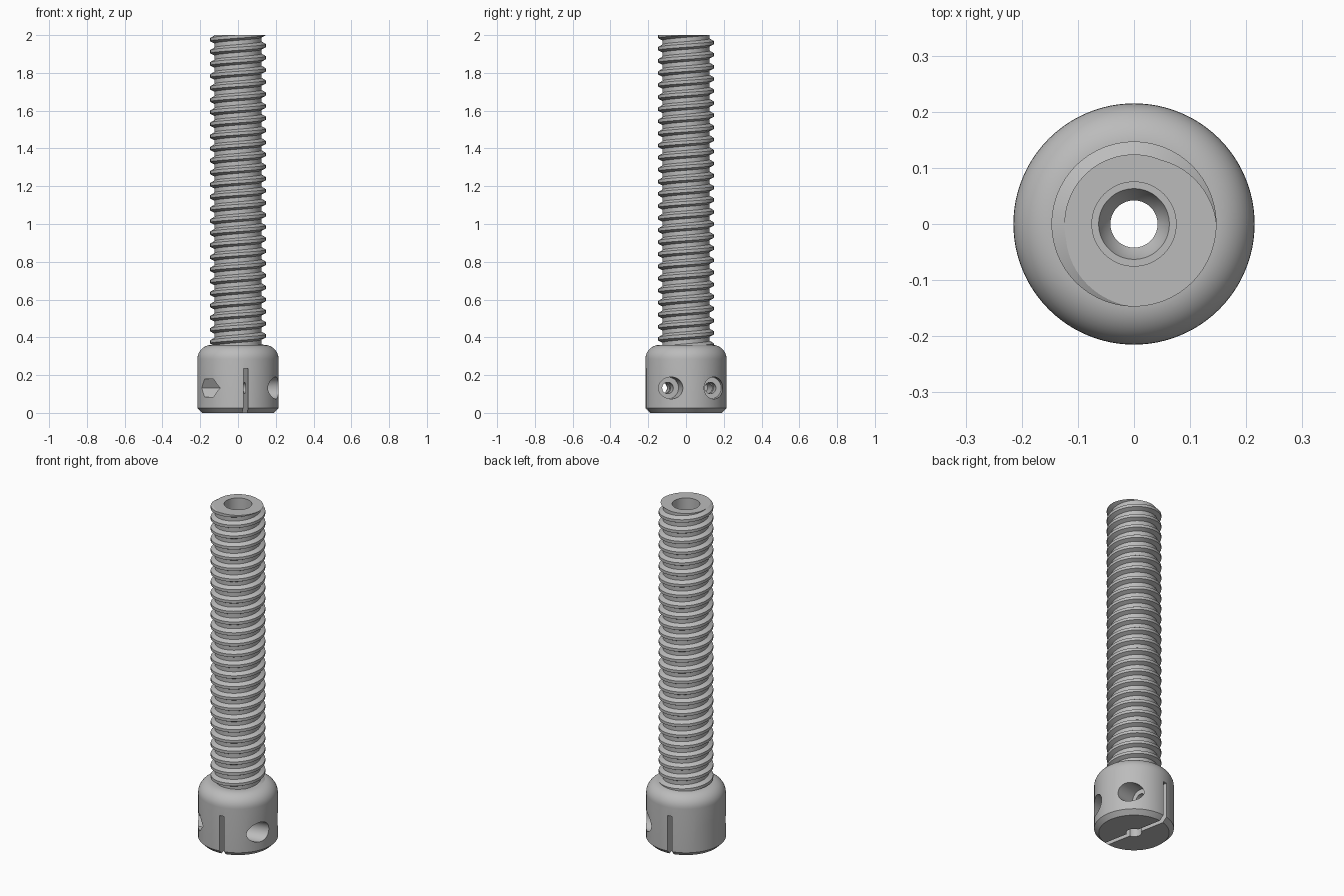
import bpy, bmesh
from math import pi, sin, cos, radians
from mathutils import Matrix

cube = bpy.data.objects.get("Cube")
if cube:
    bpy.data.objects.remove(cube)

metal = bpy.data.materials.new("plain grey")
metal.use_nodes = True
GREY = (0.5, 0.5, 0.5, 1)
metal.diffuse_color = GREY
metal.node_tree.nodes["Principled BSDF"].inputs["Base Color"].default_value = GREY

SIDES = 96
TURN = Matrix.Rotation(radians(11), 4, 'Z')   # direction of the clamp screws


def finish(bm, name):
    bmesh.ops.recalc_face_normals(bm, faces=bm.faces)
    mesh = bpy.data.meshes.new(name)
    bm.to_mesh(mesh)
    bm.free()
    mesh.materials.append(metal)
    ob = bpy.data.objects.new(name, mesh)
    bpy.context.collection.objects.link(ob)
    return ob


def ring_solid(name, column):
    """Closed ring; column(j) lists (radius, z) points at step j."""
    bm = bmesh.new()
    cols = []
    for j in range(SIDES + 1):
        a = 2 * pi * j / SIDES
        cols.append([bm.verts.new((r * cos(a), r * sin(a), z)) for r, z in column(j)])
    for a, b in zip(cols, cols[1:]):
        for i in range(len(a)):
            k = (i + 1) % len(a)
            bm.faces.new((a[i], b[i], b[k], a[k]))
    bmesh.ops.remove_doubles(bm, verts=bm.verts, dist=1e-5)
    return finish(bm, name)


def prism(name, radius, start, end, offset, z, sides):
    """Cutter lying along the screw direction."""
    bm = bmesh.new()
    bmesh.ops.create_cone(bm, cap_ends=True, segments=sides, radius1=radius,
                          radius2=radius, depth=end - start)
    move = Matrix.Translation(((start + end) / 2, offset, z))
    bm.transform(TURN @ move @ Matrix.Rotation(pi / 2, 4, 'Y')
                 @ Matrix.Rotation(0, 4, 'Z'))
    return finish(bm, name)


def smooth(ob):
    bpy.ops.object.select_all(action='DESELECT')
    ob.select_set(True)
    bpy.context.view_layer.objects.active = ob
    bpy.ops.object.shade_smooth_by_angle(angle=radians(30))


# Threaded hollow rod: trapezoid thread, cut flat at the top
PITCH, LOW, TOP = 0.064, 0.345, 2.0
ROOT, CREST, BORE = 0.124, 0.147, 0.075
THREAD = [(0.0, ROOT), (0.35, ROOT), (0.53, CREST), (0.79, CREST), (1.0, ROOT)]
BASE = TOP - 27.535 * PITCH


def thread_radius(phase):
    phase %= 1
    for (p, r), (q, s) in zip(THREAD, THREAD[1:]):
        if phase <= q:
            return r + (s - r) * (phase - p) / (q - p)


def rod_column(j):
    points = []
    for n in range(29):
        for f, r in THREAD[:-1]:
            z = BASE + PITCH * (n + f + j / SIDES)
            if not LOW < z < TOP:
                z = min(max(z, LOW), TOP)
                r = thread_radius((z - BASE) / PITCH - j / SIDES)
            points.append((r, z))
    return points + [(BORE, TOP), (BORE, LOW)]


rod = ring_solid("threaded_rod", rod_column)
smooth(rod)

# Clamp head: chamfered foot, rounded shoulder, stepped bore
R, FILLET, HEIGHT = 0.215, 0.075, 0.36
shoulder = [(R - FILLET + FILLET * cos(t * pi / 20), HEIGHT - FILLET + FILLET * sin(t * pi / 20))
            for t in range(11)]
outline = [(0.042, 0), (0.19, 0), (R, 0.025)] + shoulder + [
    (0.1, HEIGHT), (0.1, 0.35), (0.063, 0.35), (0.054, 0.325), (0.042, 0.31)]
head = ring_solid("clamp_head", lambda j: outline)

# Slot across the foot
bm = bmesh.new()
bmesh.ops.create_cube(bm, size=1, matrix=TURN @ Matrix.Translation((0, 0, 0.0675))
                      @ Matrix.Diagonal((0.026, 0.6, 0.335, 1)))
cutters = [finish(bm, "slot_cutter")]

# Two clamp screws: round counterbore, through hole, hexagonal nut pocket
for side in (-1, 1):
    y = side * 0.115
    cutters += [prism("counterbore_cutter", 0.058, 0.085, 0.4, y, 0.132, 48),
                prism("screw_hole_cutter", 0.03, -0.15, 0.15, y, 0.132, 32),
                prism("nut_pocket_cutter", 0.056, -0.4, -0.085, y, 0.132, 6)]

bpy.ops.object.select_all(action='DESELECT')
bpy.context.view_layer.objects.active = head
head.select_set(True)
for cutter in cutters:
    cutter.hide_render = True
    mod = head.modifiers.new("cut", 'BOOLEAN')
    mod.operation = 'DIFFERENCE'
    mod.solver = 'EXACT'
    mod.object = cutter
    bpy.ops.object.modifier_apply(modifier=mod.name)
for cutter in cutters:
    bpy.data.objects.remove(cutter)
smooth(head)
